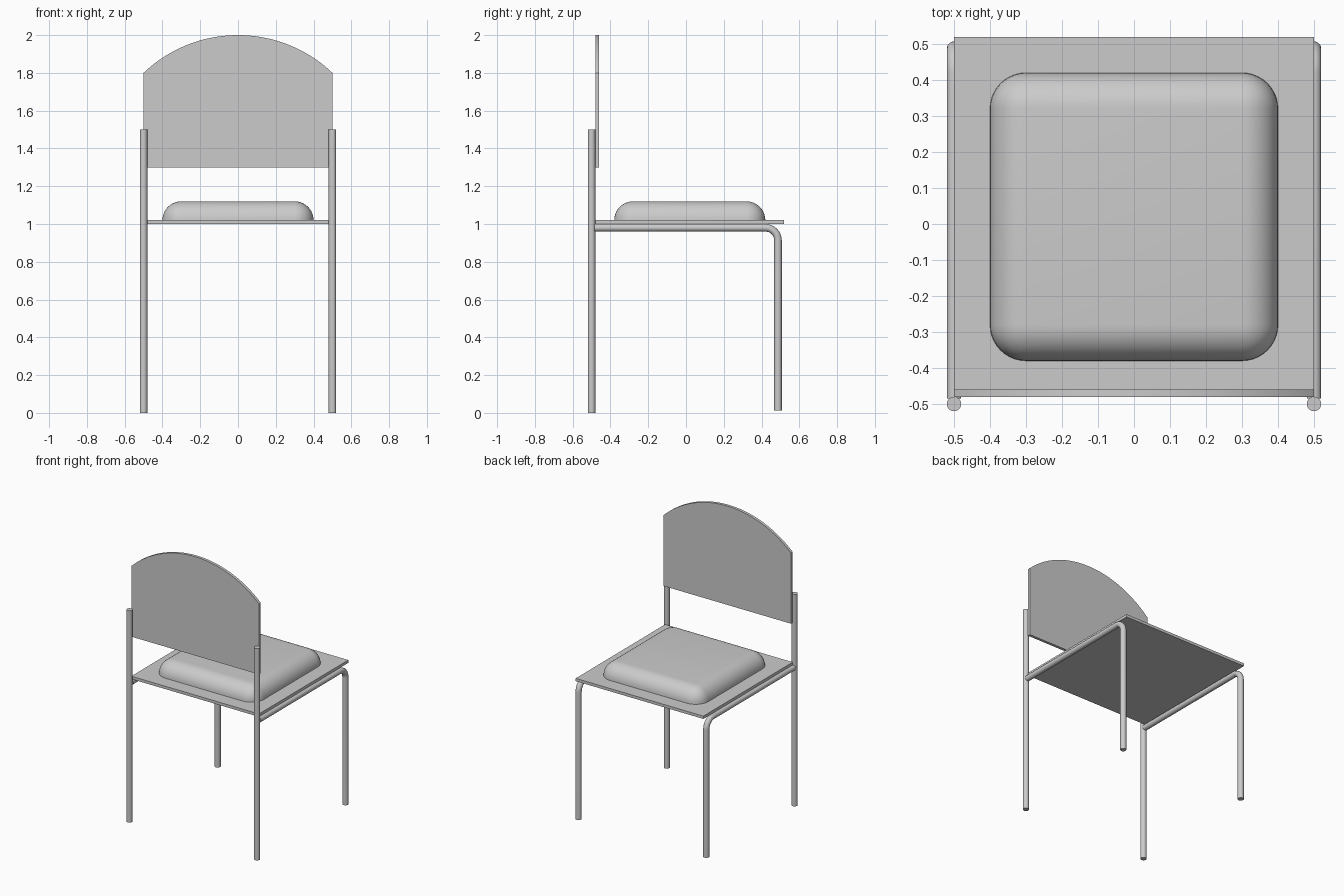
import bpy, bmesh
from math import sin, cos, pi, sqrt, radians
from mathutils import Matrix

cube = bpy.data.objects.get("Cube")
if cube:
    bpy.data.objects.remove(cube, do_unlink=True)

grey = bpy.data.materials.new("light_grey")
grey.use_nodes = True
grey.diffuse_color = (0.6, 0.6, 0.6, 1)
grey.node_tree.nodes["Principled BSDF"].inputs["Base Color"].default_value = (0.6, 0.6, 0.6, 1)

TUBE = 0.02   # tube radius
SEAT = 1.0    # underside of the seat
SHEET = 0.02  # thickness of the seat and back panels


def finish(obj, smooth=True):
    obj.data.materials.append(grey)
    bpy.ops.object.select_all(action='DESELECT')
    obj.select_set(True)
    bpy.context.view_layer.objects.active = obj
    if obj.type == 'CURVE':
        bpy.ops.object.convert(target='MESH')
    if smooth:
        bpy.ops.object.shade_smooth_by_angle(angle=radians(35))


def from_bmesh(name, bm, smooth=True):
    bmesh.ops.recalc_face_normals(bm, faces=bm.faces[:])
    mesh = bpy.data.meshes.new(name)
    bm.to_mesh(mesh)
    bm.free()
    obj = bpy.data.objects.new(name, mesh)
    bpy.context.collection.objects.link(obj)
    finish(obj, smooth)


def box(size, centre):
    bm = bmesh.new()
    bmesh.ops.create_cube(bm, size=1, matrix=Matrix.Translation(centre) @ Matrix.Diagonal((*size, 1)))
    return bm


def tube(name, points):
    curve = bpy.data.curves.new(name, 'CURVE')
    curve.dimensions = '3D'
    curve.bevel_depth = TUBE
    curve.bevel_resolution = 10
    curve.use_fill_caps = True
    spline = curve.splines.new('POLY')
    spline.points.add(len(points) - 1)
    for p, co in zip(spline.points, points):
        p.co = (*co, 1)
    obj = bpy.data.objects.new(name, curve)
    bpy.context.collection.objects.link(obj)
    finish(obj)


# Tubular frame: one straight upright and one bent rail-and-leg per side
bend = 0.067
for side, x in (("left", 0.5), ("right", -0.5)):
    tube("back_upright_" + side, [(x, -0.5, 0), (x, -0.5, 1.5)])
    path = [(x, -0.485, SEAT - TUBE)]
    for i in range(13):
        a = i / 12 * pi / 2
        path.append((x, 0.42 + bend * sin(a), SEAT - TUBE - bend * (1 - cos(a))))
    path.append((x, 0.42 + bend, 0.013))
    tube("seat_rail_and_leg_" + side, path)

# Seat board
from_bmesh("seat_board", box((1, 1, SHEET), (0, 0.02, SEAT + SHEET / 2)), False)

# Cushion: rounded block cut flat where it meets the board
bm = box((0.8, 0.8, 0.4), (0, 0.02, 0.92))
bmesh.ops.bevel(bm, geom=bm.edges[:], offset=0.1, segments=10, profile=0.5, affect='EDGES')
cut = bmesh.ops.bisect_plane(bm, geom=bm.verts[:] + bm.edges[:] + bm.faces[:],
                             plane_co=(0, 0, SEAT + SHEET), plane_no=(0, 0, 1), clear_inner=True)
rim = [e for e in cut["geom_cut"] if isinstance(e, bmesh.types.BMEdge)]
bmesh.ops.edgeloop_fill(bm, edges=rim)
from_bmesh("seat_cushion", bm)

# Back panel with an arched top edge
arch = 0.725
outline = [(-0.5, 1.3), (0.5, 1.3)]
for i in range(41):
    x = 0.5 - i / 40
    outline.append((x, 2 - arch + sqrt(arch * arch - x * x)))
bm = bmesh.new()
face = bm.faces.new([bm.verts.new((x, -0.48, z)) for x, z in outline])
ext = bmesh.ops.extrude_face_region(bm, geom=[face])
moved = [v for v in ext["geom"] if isinstance(v, bmesh.types.BMVert)]
bmesh.ops.translate(bm, verts=moved, vec=(0, SHEET, 0))
from_bmesh("back_panel", bm)
